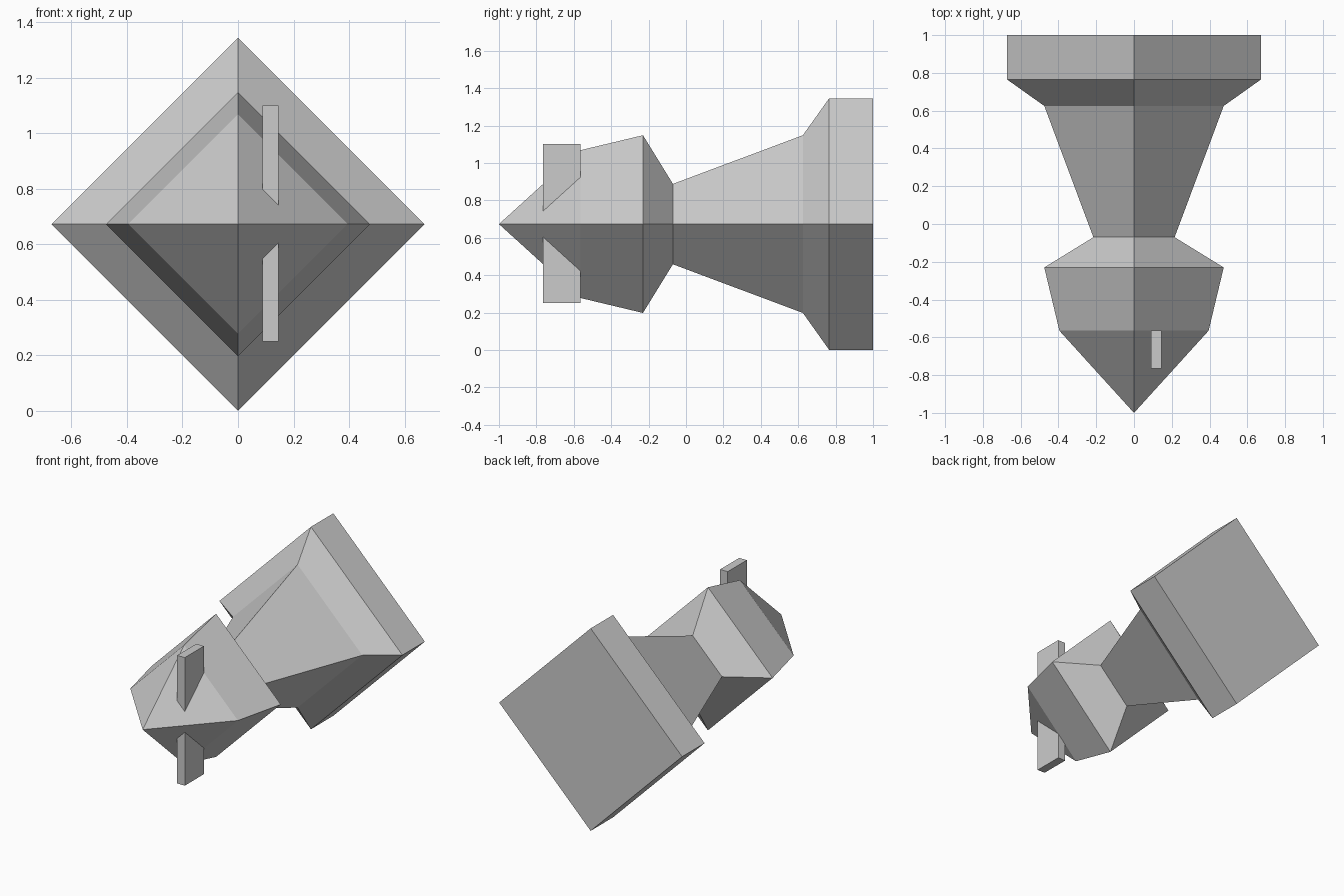
import bpy, bmesh

if "Cube" in bpy.data.objects:
    bpy.data.objects.remove(bpy.data.objects["Cube"])

CENTRE_Z = 0.673

grey = bpy.data.materials.new("plain grey")
grey.diffuse_color = (0.6, 0.6, 0.6, 1)
grey.use_nodes = True
grey.node_tree.nodes["Principled BSDF"].inputs["Base Color"].default_value = grey.diffuse_color


def finish(name, bm):
    bmesh.ops.recalc_face_normals(bm, faces=bm.faces)
    mesh = bpy.data.meshes.new(name)
    bm.to_mesh(mesh)
    bm.free()
    mesh.materials.append(grey)
    obj = bpy.data.objects.new(name, mesh)
    bpy.context.collection.objects.link(obj)
    return obj


# Four-sided turned body lying along y: (y, corner radius)
profile = [(-0.565, 0.395), (-0.23, 0.475), (-0.07, 0.215),
           (0.625, 0.475), (0.765, 0.672), (1.0, 0.672)]
bm = bmesh.new()
tip = bm.verts.new((0, -1, CENTRE_Z))
rings = [[bm.verts.new((r * dx, y, CENTRE_Z + r * dz))
          for dx, dz in ((1, 0), (0, 1), (-1, 0), (0, -1))]
         for y, r in profile]
for i in range(4):
    j = (i + 1) % 4
    bm.faces.new((tip, rings[0][i], rings[0][j]))
    for a, b in zip(rings, rings[1:]):
        bm.faces.new((a[i], b[i], b[j], a[j]))
bm.faces.new(rings[-1])
finish("body", bm)

# Upright bar passing through the pointed head
bm = bmesh.new()
bmesh.ops.create_cube(bm, size=1)
bmesh.ops.scale(bm, vec=(0.056, 0.2, 0.85), verts=bm.verts)
bmesh.ops.translate(bm, vec=(0.117, -0.665, 0.675), verts=bm.verts)
finish("cross_bar", bm)
